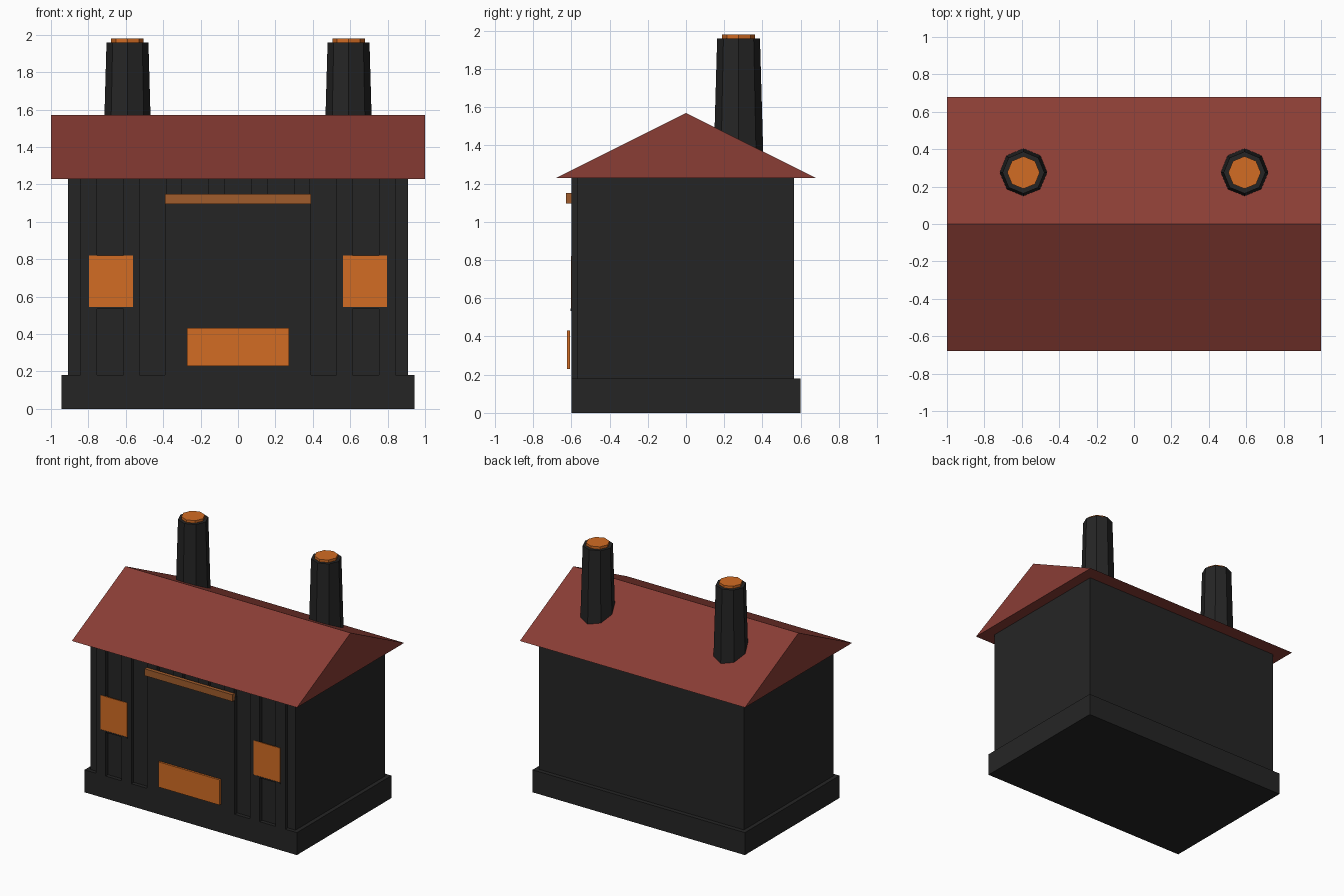
import bpy
import bmesh
from math import pi

cube = bpy.data.objects.get("Cube")
if cube:
    bpy.data.objects.remove(cube, do_unlink=True)


def material(name, rgb):
    linear = [((c / 255 + 0.055) / 1.055) ** 2.4 for c in rgb]
    mat = bpy.data.materials.new(name)
    mat.use_nodes = True
    mat.diffuse_color = (*linear, 1)
    bsdf = next(n for n in mat.node_tree.nodes if n.type == "BSDF_PRINCIPLED")
    bsdf.inputs["Base Color"].default_value = (*linear, 1)
    return mat


charcoal = material("charcoal", (37, 37, 37))
brick_red = material("brick red", (138, 61, 53))
glow_orange = material("glow orange", (210, 108, 36))
wood_brown = material("wood brown", (160, 92, 44))


def finish(name, bm, mat):
    bmesh.ops.recalc_face_normals(bm, faces=bm.faces)
    mesh = bpy.data.meshes.new(name)
    bm.to_mesh(mesh)
    bm.free()
    mesh.materials.append(mat)
    obj = bpy.data.objects.new(name, mesh)
    bpy.context.collection.objects.link(obj)
    return obj


def box(name, x, y, z, mat):
    """Box from three (low, high) ranges."""
    bm = bmesh.new()
    bmesh.ops.create_cube(bm, size=1)
    for v in bm.verts:
        for axis, (low, high) in enumerate((x, y, z)):
            v.co[axis] = high if v.co[axis] > 0 else low
    return finish(name, bm, mat)


def octagon(name, x, y, z, r_low, r_high, mat):
    """Eight-sided tapered column."""
    bm = bmesh.new()
    bmesh.ops.create_cone(bm, cap_ends=True, segments=8, radius1=r_low,
                          radius2=r_high, depth=z[1] - z[0])
    bmesh.ops.translate(bm, verts=bm.verts, vec=(x, y, sum(z) / 2))
    return finish(name, bm, mat)


# Plinth and walls
box("plinth", (-0.943, 0.943), (-0.6, 0.6), (0, 0.18), charcoal)
box("walls", (-0.91, 0.91), (-0.57, 0.565), (0.18, 1.23), charcoal)

# Gabled roof, a closed triangular prism
bm = bmesh.new()
gable = [bm.verts.new((-1, y, z)) for y, z in ((-0.68, 1.23), (0.68, 1.23), (0, 1.57))]
face = bm.faces.new(gable)
side = bmesh.ops.extrude_face_region(bm, geom=[face])["geom"]
bmesh.ops.translate(bm, vec=(2, 0, 0),
                    verts=[g for g in side if isinstance(g, bmesh.types.BMVert)])
if not face.is_valid or len(bm.faces) < 5:
    bm.faces.new(gable)
finish("roof", bm, brick_red)

# Vertical battens across the front
for i in range(8):
    cx = (i - 3.5) * 0.228
    box(f"batten_{i + 1}", (cx - 0.043, cx + 0.043), (-0.6, -0.565), (0.18, 1.23), charcoal)

# Door with lintel and glowing hatch
box("door", (-0.39, 0.39), (-0.6, -0.565), (0.18, 1.12), charcoal)
box("lintel", (-0.39, 0.39), (-0.628, -0.598), (1.095, 1.15), wood_brown)
box("hatch", (-0.272, 0.272), (-0.622, -0.606), (0.23, 0.432), glow_orange)

# Windows, sills, chimneys and glowing chimney caps on both sides
for label, s in (("left", 1), ("right", -1)):
    span = sorted((s * 0.562, s * 0.797))
    box(f"window_{label}", span, (-0.603, -0.595), (0.545, 0.82), glow_orange)
    box(f"sill_{label}", span, (-0.605, -0.58), (0.534, 0.545), charcoal)
    octagon(f"chimney_{label}", s * 0.591, 0.275, (1.33, 1.96), 0.13, 0.112, charcoal)
    octagon(f"chimney_cap_{label}", s * 0.591, 0.275, (1.94, 1.98), 0.087, 0.087, glow_orange)
